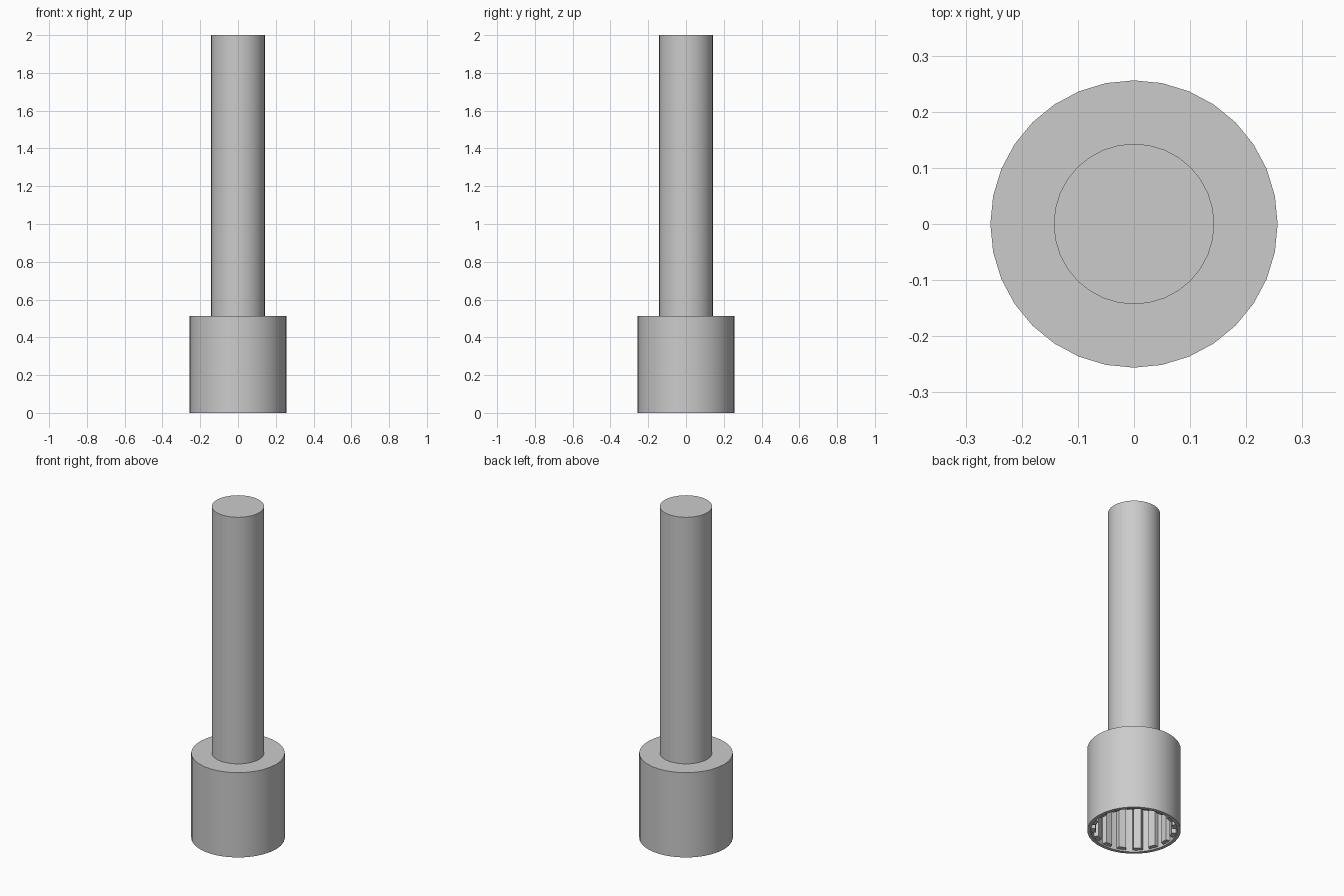
import bpy, bmesh, math

cube = bpy.data.objects.get("Cube")
if cube:
    bpy.data.objects.remove(cube, do_unlink=True)

SIDES = 32
RIBS = 16
BASE_R, BASE_H = 0.256, 0.512
WALL_R, CEILING = 0.236, 0.46
SHAFT_R, TOP = 0.143, 2.0

grey = bpy.data.materials.new("plain grey")
grey.use_nodes = True
grey.diffuse_color = (0.6, 0.6, 0.6, 1)
grey.node_tree.nodes["Principled BSDF"].inputs["Base Color"].default_value = (0.6, 0.6, 0.6, 1)


def finish(name, bm):
    bmesh.ops.recalc_face_normals(bm, faces=bm.faces)
    mesh = bpy.data.meshes.new(name)
    bm.to_mesh(mesh)
    bm.free()
    mesh.materials.append(grey)
    obj = bpy.data.objects.new(name, mesh)
    bpy.context.collection.objects.link(obj)
    bpy.ops.object.select_all(action="DESELECT")
    obj.select_set(True)
    bpy.context.view_layer.objects.active = obj
    bpy.ops.object.shade_smooth_by_angle(angle=math.radians(30))
    return obj


def ring(bm, radius, z):
    return [bm.verts.new((radius * math.cos(a), radius * math.sin(a), z))
            for a in (math.tau * i / SIDES for i in range(SIDES))]


def lathe(name, profile):
    """Turn a radius/height profile round z and cap both ends."""
    bm = bmesh.new()
    rings = [ring(bm, r, z) for r, z in profile]
    for low, high in zip(rings, rings[1:]):
        for i in range(SIDES):
            j = (i + 1) % SIDES
            bm.faces.new((low[i], low[j], high[j], high[i]))
    bm.faces.new(rings[0])
    bm.faces.new(rings[-1])
    return finish(name, bm)


# Hollow socket and the solid shaft, turned as one piece
lathe("socket_and_shaft", [(WALL_R, CEILING), (WALL_R, 0), (BASE_R, 0),
                           (BASE_R, BASE_H), (SHAFT_R, BASE_H), (SHAFT_R, TOP)])

# Ring of tapered ribs lining the socket
bm = bmesh.new()
section = [(0.24, -0.03), (0.21, -0.02), (0.21, 0.02), (0.24, 0.03)]
for k in range(RIBS):
    a = math.tau * k / RIBS
    c, s = math.cos(a), math.sin(a)
    low, high = ([bm.verts.new((c * x - s * y, s * x + c * y, z)) for x, y in section]
                 for z in (0.01, CEILING))
    for i in range(len(section)):
        j = (i + 1) % len(section)
        bm.faces.new((low[i], low[j], high[j], high[i]))
    bm.faces.new(low)
    bm.faces.new(high)
finish("socket_ribs", bm)
